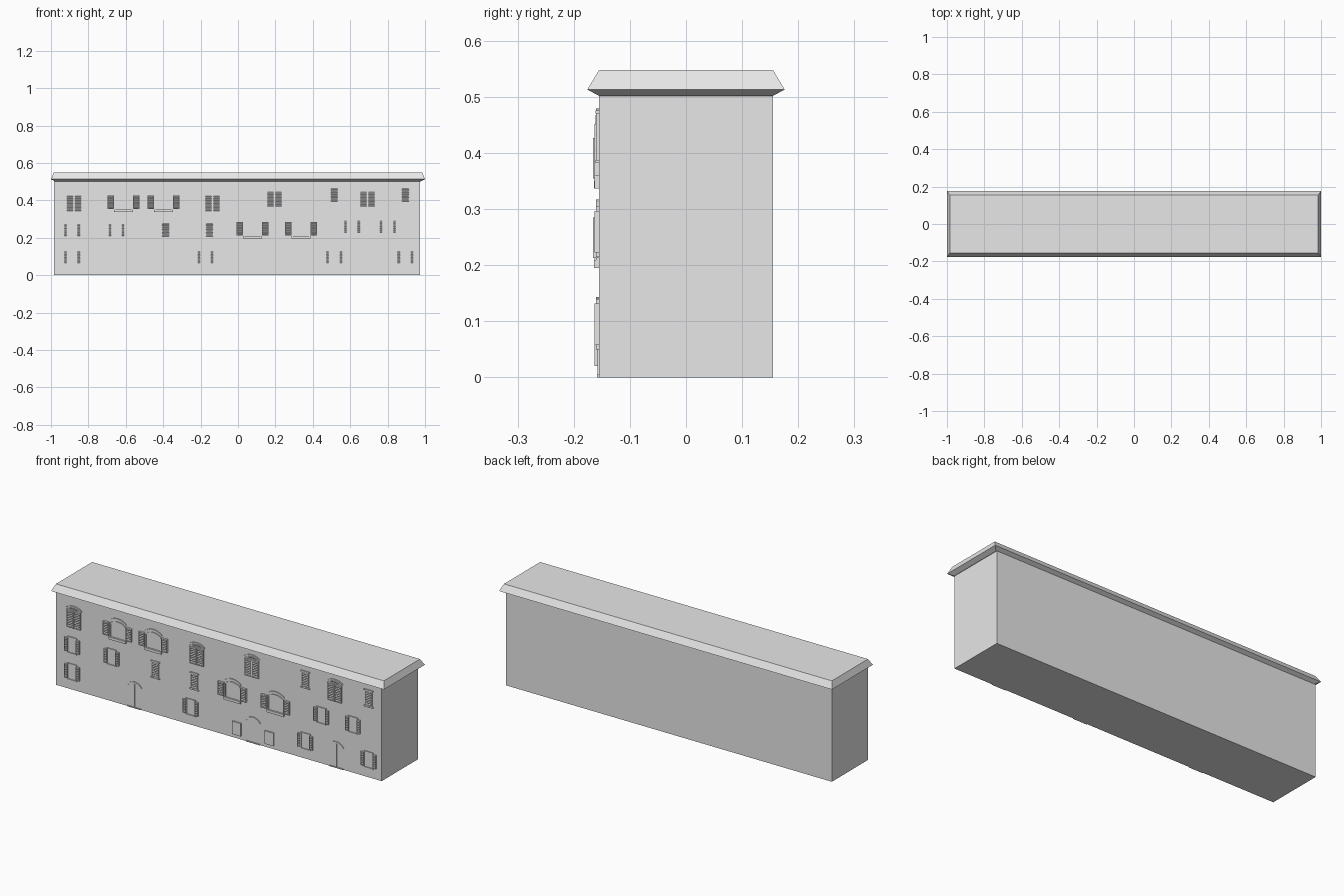
import bpy, bmesh, math
from mathutils import Matrix, Vector

cube = bpy.data.objects.get("Cube")
if cube:
    bpy.data.objects.remove(cube, do_unlink=True)

grey = bpy.data.materials.new("plain_grey")
grey.use_nodes = True
grey.diffuse_color = (0.8, 0.8, 0.8, 1)
grey.node_tree.nodes["Principled BSDF"].inputs["Base Color"].default_value = (0.8, 0.8, 0.8, 1)

WALL = -0.155


def finish(name, bm):
    bmesh.ops.recalc_face_normals(bm, faces=bm.faces)
    mesh = bpy.data.meshes.new(name)
    bm.to_mesh(mesh)
    bm.free()
    mesh.materials.append(grey)
    obj = bpy.data.objects.new(name, mesh)
    bpy.context.collection.objects.link(obj)


def box(bm, x0, x1, y0, y1, z0, z1, tilt=0):
    centre = Vector(((x0 + x1) / 2, (y0 + y1) / 2, (z0 + z1) / 2))
    m = (Matrix.Translation(centre) @ Matrix.Rotation(tilt, 4, 'X')
         @ Matrix.Diagonal((x1 - x0, y1 - y0, z1 - z0, 1)))
    bmesh.ops.create_cube(bm, size=1, matrix=m)


def plate(bm, x0, x1, z0, z1, depth):
    """Box standing out from the front wall."""
    box(bm, x0, x1, WALL - depth, WALL + 0.002, z0, z1)


def border(bm, x0, x1, z0, z1, t, depth):
    """Rectangular frame on the front wall."""
    plate(bm, x0, x0 + t, z0, z1, depth)
    plate(bm, x1 - t, x1, z0, z1, depth)
    plate(bm, x0 + t, x1 - t, z0, z0 + t, depth)
    plate(bm, x0 + t, x1 - t, z1 - t, z1, depth)


def arch(bm, x, half, spring, rise, t, depth, steps=8):
    """Segmental arched band on the front wall."""
    radius = (half * half + rise * rise) / (2 * rise)
    sweep = math.asin(min(1, half / radius))
    rings = []
    for i in range(steps + 1):
        a = -sweep + 2 * sweep * i / steps
        ring = []
        for r, y in ((radius, WALL), (radius, WALL - depth),
                     (radius + t, WALL - depth), (radius + t, WALL)):
            ring.append(bm.verts.new((x + r * math.sin(a), y,
                                      spring + rise - radius + r * math.cos(a))))
        rings.append(ring)
    for a, b in zip(rings, rings[1:]):
        for k in range(4):
            n = (k + 1) % 4
            bm.faces.new((a[k], a[n], b[n], b[k]))
    bm.faces.new(rings[0])
    bm.faces.new(rings[-1])


def louvre_leaf(bm, x0, x1, z0, z1, depth, pitch=0.0085):
    """Shutter leaf with tilted slats."""
    border(bm, x0, x1, z0, z1, 0.004, depth)
    count = int((z1 - z0 - 0.008) / pitch)
    step = (z1 - z0 - 0.008) / count
    for i in range(count):
        z = z0 + 0.004 + step * (i + 0.5)
        y = WALL - depth * 0.6
        box(bm, x0 + 0.003, x1 - 0.003, y - 0.003, y + 0.003,
            z - 0.001, z + 0.001, math.radians(35))


def closed_arched_window(x, z):
    bm = bmesh.new()
    for side in (-1, 1):
        a, b = sorted((x + side * 0.001, x + side * 0.041))
        louvre_leaf(bm, a, b, z, z + 0.092, 0.008)
    plate(bm, x - 0.041, x + 0.041, z + 0.092, z + 0.097, 0.006)
    arch(bm, x, 0.041, z + 0.092, 0.012, 0.004, 0.006)
    finish("closed_arched_shutters", bm)
    bm = bmesh.new()
    arch(bm, x, 0.046, z + 0.1, 0.015, 0.004, 0.005)
    finish("window_hood", bm)


def open_arched_window(x, z):
    bm = bmesh.new()
    for side in (-1, 1):
        a, b = sorted((x + side * 0.051, x + side * 0.085))
        louvre_leaf(bm, a, b, z + 0.018, z + 0.09, 0.011)
    finish("open_shutters", bm)
    bm = bmesh.new()
    for side in (-1, 1):
        plate(bm, x + side * 0.045 - 0.003, x + side * 0.045 + 0.003, z + 0.014, z + 0.085, 0.005)
    arch(bm, x, 0.044, z + 0.085, 0.015, 0.005, 0.005)
    plate(bm, x - 0.05, x + 0.05, z, z + 0.014, 0.009)
    finish("arched_frame", bm)
    bm = bmesh.new()
    arch(bm, x, 0.05, z + 0.098, 0.02, 0.004, 0.005)
    finish("window_hood", bm)


def small_shuttered_window(x, z):
    bm = bmesh.new()
    for side in (-1, 1):
        a, b = sorted((x + side * 0.026, x + side * 0.045))
        louvre_leaf(bm, a, b, z + 0.008, z + 0.082, 0.008)
    finish("small_open_shutters", bm)
    bm = bmesh.new()
    border(bm, x - 0.029, x + 0.029, z, z + 0.09, 0.004, 0.005)
    finish("small_window_frame", bm)


def narrow_window(x, z):
    bm = bmesh.new()
    louvre_leaf(bm, x - 0.021, x + 0.021, z + 0.006, z + 0.088, 0.005)
    for edge in (z, z + 0.088):
        plate(bm, x - 0.027, x + 0.027, edge, edge + 0.006, 0.006)
    finish("narrow_louvred_window", bm)


def door(x, seam):
    bm = bmesh.new()
    arch(bm, x, 0.04, 0.115, 0.022, 0.006, 0.005)
    if seam:
        plate(bm, x - 0.003, x + 0.003, 0.005, 0.13, 0.003)
    plate(bm, x - 0.042, x + 0.042, 0, 0.005, 0.004)
    finish("arched_door", bm)


# Main block
body = bmesh.new()
box(body, -0.985, 0.972, WALL, 0.155, 0, 0.505)
finish("building_body", body)

# Flared eaves and flat roof
roof = bmesh.new()
loops = []
for hx, hy, z in ((0.978, 0.155, 0.502), (1.0, 0.176, 0.513), (0.985, 0.155, 0.548)):
    loops.append([roof.verts.new((sx * hx, sy * hy, z))
                  for sx, sy in ((-1, -1), (1, -1), (1, 1), (-1, 1))])
for low, high in zip(loops, loops[1:]):
    for k in range(4):
        n = (k + 1) % 4
        roof.faces.new((low[k], low[n], high[n], high[k]))
roof.faces.new(loops[0])
roof.faces.new(loops[-1])
finish("roof", roof)

# Windows across the front
for x, z in ((-0.876, 0.337), (-0.137, 0.337), (0.195, 0.36), (0.692, 0.36)):
    closed_arched_window(x, z)
for x, z in ((-0.612, 0.337), (-0.398, 0.337), (0.077, 0.195), (0.337, 0.195)):
    open_arched_window(x, z)
for x, z in ((-0.887, 0.195), (-0.65, 0.195), (0.61, 0.215), (0.801, 0.215),
             (-0.887, 0.05), (-0.174, 0.05), (0.515, 0.05), (0.895, 0.05)):
    small_shuttered_window(x, z)
for x, z in ((-0.387, 0.195), (-0.152, 0.195), (0.515, 0.382), (0.895, 0.382)):
    narrow_window(x, z)

# Doors
for x, seam in ((-0.513, True), (0.2, False), (0.7, True)):
    door(x, seam)

# Plain panels beside the middle door
for x in (0.104, 0.3):
    panel = bmesh.new()
    plate(panel, x - 0.026, x + 0.026, 0.02, 0.09, 0.008)
    finish("wall_panel", panel)
